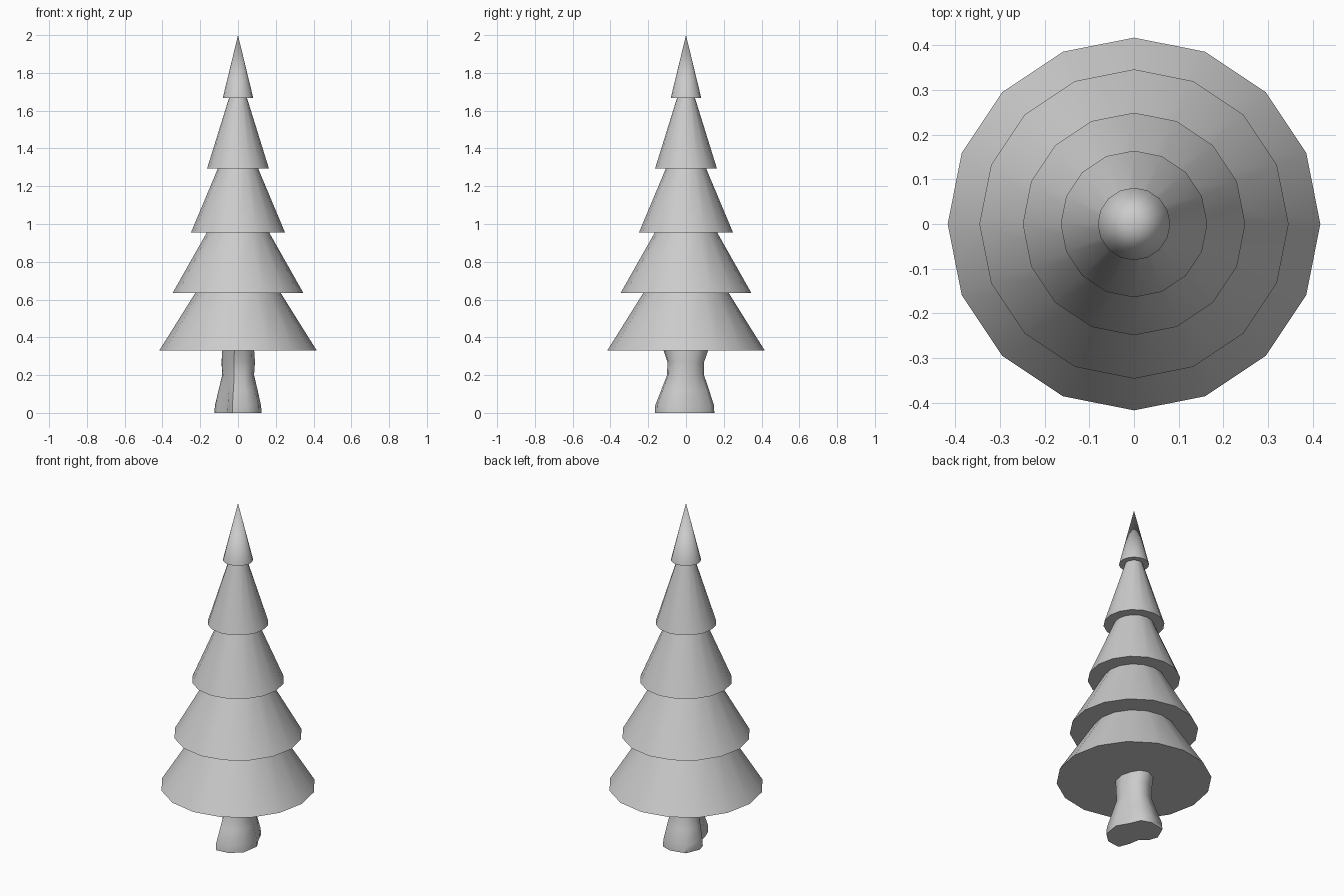
import bpy, bmesh
from math import sin, cos, tau, radians, atan2

if "Cube" in bpy.data.objects:
    bpy.data.objects.remove(bpy.data.objects["Cube"])


def loft(name, rings, smooth, tip=False):
    """Skin a stack of equal-length rings; cap both ends."""
    bm = bmesh.new()
    loops = [[bm.verts.new(p) for p in ring] for ring in rings]
    for a, b in zip(loops, loops[1:]):
        n = len(a)
        for i in range(n):
            j = (i + 1) % n
            bm.faces.new((a[i], a[j], b[j], b[i]))
    bm.faces.new(loops[0][::-1])
    if tip:
        bmesh.ops.pointmerge(bm, verts=loops[-1], merge_co=loops[-1][0].co)
    else:
        bm.faces.new(loops[-1])
    bmesh.ops.recalc_face_normals(bm, faces=bm.faces)
    me = bpy.data.meshes.new(name)
    bm.to_mesh(me)
    bm.free()
    ob = bpy.data.objects.new(name, me)
    bpy.context.collection.objects.link(ob)
    bpy.ops.object.select_all(action='DESELECT')
    ob.select_set(True)
    bpy.context.view_layer.objects.active = ob
    bpy.ops.object.shade_smooth_by_angle(angle=radians(smooth))
    return ob


def circle(r, z, n=16):
    return [(r * cos(tau * i / n), r * sin(tau * i / n), z) for i in range(n)]


# Foliage: one stepped, 16-sided profile (radius, height)
profile = [(0.417, 0.33), (0.226, 0.635), (0.346, 0.635), (0.165, 0.955),
           (0.249, 0.955), (0.107, 1.293), (0.164, 1.293), (0.048, 1.666),
           (0.081, 1.666), (0.0, 2.0)]
loft("foliage", [circle(r, z) for r, z in profile], 35, tip=True)

# Trunk: lobed root outline that becomes rounder, then flares under the foliage
outline = [(-.03, -.165), (.05, -.155), (.11, -.10), (.125, 0), (.085, .07),
           (.06, .13), (0, .15), (-.09, .13), (-.125, .05), (-.11, 0),
           (-.065, -.04), (-.055, -.10)]
levels = [(0, .125, .157, 0), (.04, .122, .155, 0), (.12, .104, .127, .2),
          (.20, .085, .098, .4), (.27, .090, .098, .6), (.34, .085, .122, .7)]
rings = []
for z, sx, sy, rounding in levels:
    ring = []
    for x, y in outline:
        u, v = x / .125, y / .157
        a = atan2(v, u)
        ring.append((sx * (u + (cos(a) - u) * rounding),
                     sy * (v + (sin(a) - v) * rounding), z))
    rings.append(ring)
loft("trunk", rings, 50)
